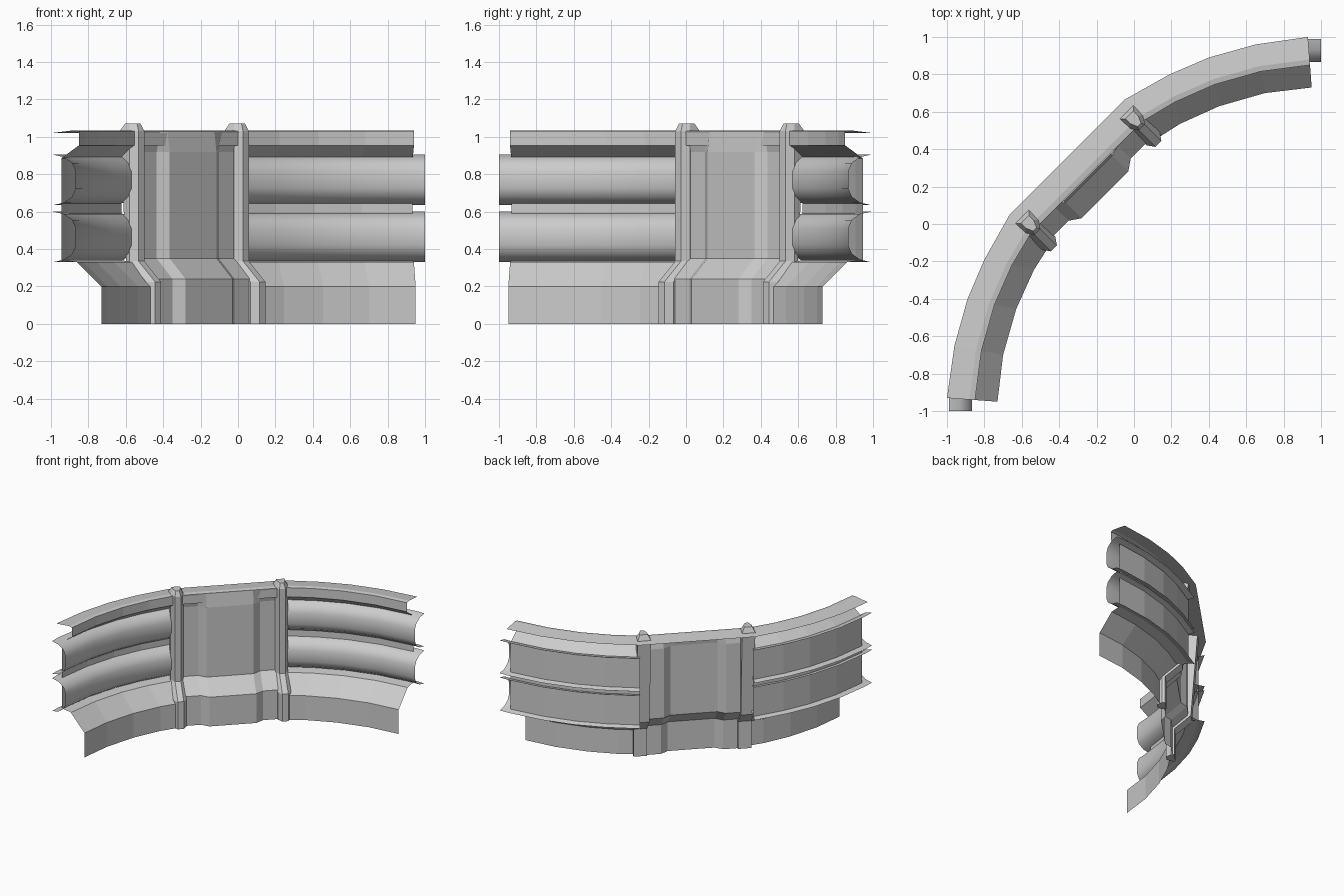
import bpy, bmesh, math

if "Cube" in bpy.data.objects:
    bpy.data.objects.remove(bpy.data.objects["Cube"])

R2 = math.sqrt(2)
DEPTH = 0.27

# Plan curve of one wing: inner (foot) and outer (rail) points, from the corner outwards
INNER = [(.12, .455), (.245, .535), (.455, .63), (.70, .70), (.95, .73)]
OUTER = [(-.05, .665), (.19, .80), (.40, .89), (.65, .96), (.93, 1.0)]


def uv(u, v, z):
    """Local frame of the diagonal middle: u along the wall, v outwards."""
    return ((u - v) / R2, (u + v) / R2, z)


def mirror(p):
    return (-p[1], -p[0], p[2])


def loft(name, rows, closed=False, caps=False, smooth=False):
    bm = bmesh.new()
    vs = [[bm.verts.new(p) for p in row] for row in rows]
    n = len(rows[0])
    for a, b in zip(vs, vs[1:]):
        for j in range(n if closed else n - 1):
            k = (j + 1) % n
            bm.faces.new((a[j], b[j], b[k], a[k]))
    if caps:
        bm.faces.new(vs[0])
        bm.faces.new(vs[-1])
        bmesh.ops.recalc_face_normals(bm, faces=bm.faces)
    for f in bm.faces:
        f.smooth = smooth
    me = bpy.data.meshes.new(name)
    bm.to_mesh(me)
    bm.free()
    ob = bpy.data.objects.new(name, me)
    bpy.context.collection.objects.link(ob)
    return ob


def sweep(profile, inner=INNER, outer=OUTER):
    rows = []
    for (ax, ay), (bx, by) in zip(inner, outer):
        rows.append([(ax + (bx - ax) * o / DEPTH, ay + (by - ay) * o / DEPTH, z)
                     for o, z in profile])
    return rows


def flipped(rows):
    return [[mirror(p) for p in row] for row in reversed(rows)]


def both_wings(name, rows, **kw):
    loft("right_" + name, rows, **kw)
    loft("left_" + name, flipped(rows), **kw)


# Curved wing walls: foot, slope, upright panel, underside of the rail
both_wings("wing_wall", sweep([(0, 0), (0, .2), (.13, .33), (.215, .34),
                               (.215, .885), (.12, .955)]))

# Top rail running around the whole corner
rail = sweep([(.12, .955), (.12, 1.03), (.15, 1.035), (.27, 1.02)])
loft("top_rail", flipped(rail) + rail)

# Two bulging half tubes on each wing, running slightly past the wall ends
half = [(.26, .135), (.20, .122), (.155, .09), (.135, .045)]
section = [(o, -z) for o, z in half] + [(o, z) for o, z in reversed(half)]
for label, zc in (("lower", .465), ("upper", .77)):
    rows = sweep([(o, zc + z) for o, z in section],
                 INNER + [(1.0, .735)], OUTER + [(1.0, 1.0)])
    both_wings(label + "_tube", rows, smooth=True)

# Straight middle panel with a raised centre, stepping back above the foot
def panel_row(z, v, step):
    us = [-.42, -.235, -.177, .177, .235, .42]
    return [uv(u, v + (0 if abs(u) < .2 else step), z) for u in us]


levels = [(0, .22, .04), (.24, .22, .04), (.35, .34, .04),
          (.92, .34, .04), (1.025, .355, 0)]
grid = [panel_row(*l) for l in levels]
loft("middle_panel", [list(col) for col in zip(*grid)])

# Two cranked posts framing the middle panel
def post_ring(u0, z, front, back, s=1.0):
    pts = [(-.05, back), (-.05, front + .04), (-.022, front),
           (.022, front), (.05, front + .04), (.05, back)]
    return [uv(u0 + u * s, v, z) for u, v in pts]


for label, u0 in (("right", .395), ("left", -.395)):
    rings = [post_ring(u0, 0, .21, .275), post_ring(u0, .225, .21, .275),
             post_ring(u0, .335, .335, .40), post_ring(u0, 1.03, .335, .45),
             post_ring(u0, 1.07, .355, .43, .6)]
    loft(label + "_post", rings, closed=True, caps=True)
